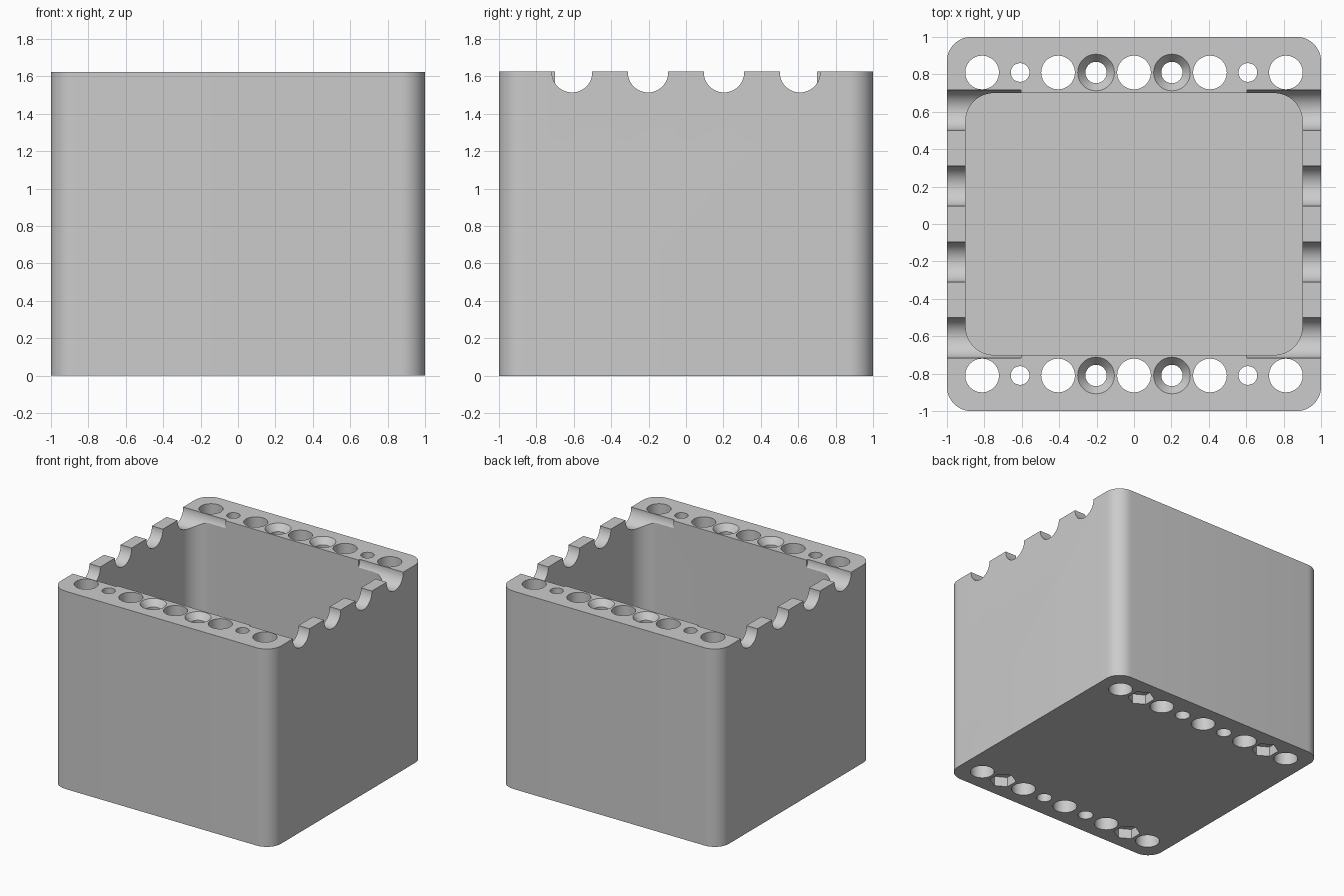
import bpy, bmesh
from math import pi, cos, sin
from mathutils import Matrix

cube = bpy.data.objects.get("Cube")
if cube:
    bpy.data.objects.remove(cube, do_unlink=True)

HEIGHT = 1.625
HOLE_Y = 0.81
STEP = 0.203

grey = bpy.data.materials.new("light grey")
grey.use_nodes = True
grey.diffuse_color = (0.6, 0.6, 0.6, 1)
grey.node_tree.nodes["Principled BSDF"].inputs["Base Color"].default_value = (0.6, 0.6, 0.6, 1)


def make_object(name, bm):
    bmesh.ops.recalc_face_normals(bm, faces=bm.faces)
    mesh = bpy.data.meshes.new(name)
    bm.to_mesh(mesh)
    bm.free()
    mesh.materials.append(grey)
    obj = bpy.data.objects.new(name, mesh)
    bpy.context.collection.objects.link(obj)
    return obj


def rounded_block(name, hx, hy, z0, z1, radius, steps=12):
    """Upright block with rounded vertical edges."""
    bm = bmesh.new()
    points = []
    for i, (sx, sy) in enumerate([(1, 1), (-1, 1), (-1, -1), (1, -1)]):
        for k in range(steps + 1):
            a = (i + k / steps) * pi / 2
            points.append((sx * (hx - radius) + radius * cos(a),
                           sy * (hy - radius) + radius * sin(a), z0))
    base = bm.faces.new([bm.verts.new(p) for p in points])
    top = bmesh.ops.extrude_face_region(bm, geom=[base])["geom"]
    verts = [g for g in top if isinstance(g, bmesh.types.BMVert)]
    bmesh.ops.translate(bm, verts=verts, vec=(0, 0, z1 - z0))
    return make_object(name, bm)


def add_cone(bm, x, y, z0, z1, r0, r1, sides=48):
    bmesh.ops.create_cone(bm, cap_ends=True, segments=sides, radius1=r0, radius2=r1,
                          depth=z1 - z0, matrix=Matrix.Translation((x, y, (z0 + z1) / 2)))


def carve(body, cutter):
    cutter.hide_render = True
    mod = body.modifiers.new(cutter.name, 'BOOLEAN')
    mod.operation = 'DIFFERENCE'
    mod.solver = 'EXACT'
    mod.object = cutter
    bpy.context.view_layer.objects.active = body
    bpy.ops.object.modifier_apply(modifier=mod.name)
    bpy.data.objects.remove(cutter, do_unlink=True)


# Main box and its cavity
box = rounded_block("open_box", 1, 1, 0, HEIGHT, 0.13)
carve(box, rounded_block("cavity", 0.9, 0.7, 0.1, HEIGHT + 0.2, 0.15))

# Rows of through holes: large, small and screw clearance holes
holes, sinks, nuts = bmesh.new(), bmesh.new(), bmesh.new()
for y in (-HOLE_Y, HOLE_Y):
    for i in range(-4, 5):
        radius = 0.09 if i % 2 == 0 else (0.05 if abs(i) == 3 else 0.057)
        add_cone(holes, i * STEP, y, -0.1, HEIGHT + 0.1, radius, radius)
    for side in (-1, 1):
        # Countersinks on top, hexagonal nut pockets underneath
        add_cone(sinks, side * STEP, y, HEIGHT - 0.06, HEIGHT + 0.02, 0.05, 0.114)
        add_cone(nuts, side * 3 * STEP, y, -0.08, 0.08, 0.1, 0.1, 6)
carve(box, make_object("through_holes", holes))
carve(box, make_object("countersinks", sinks))
carve(box, make_object("nut_pockets", nuts))

# Round grooves across the side walls
grooves = bmesh.new()
for side in (-1, 1):
    for i in (-3, -1, 1, 3):
        place = Matrix.Translation((side * 0.855, i * STEP, HEIGHT - 0.003))
        bmesh.ops.create_cone(grooves, cap_ends=True, segments=48, radius1=0.108,
                              radius2=0.108, depth=0.5,
                              matrix=place @ Matrix.Rotation(pi / 2, 4, 'Y'))
carve(box, make_object("grooves", grooves))

bpy.ops.object.select_all(action='DESELECT')
box.select_set(True)
bpy.context.view_layer.objects.active = box
bpy.ops.object.shade_smooth_by_angle(angle=0.5)
